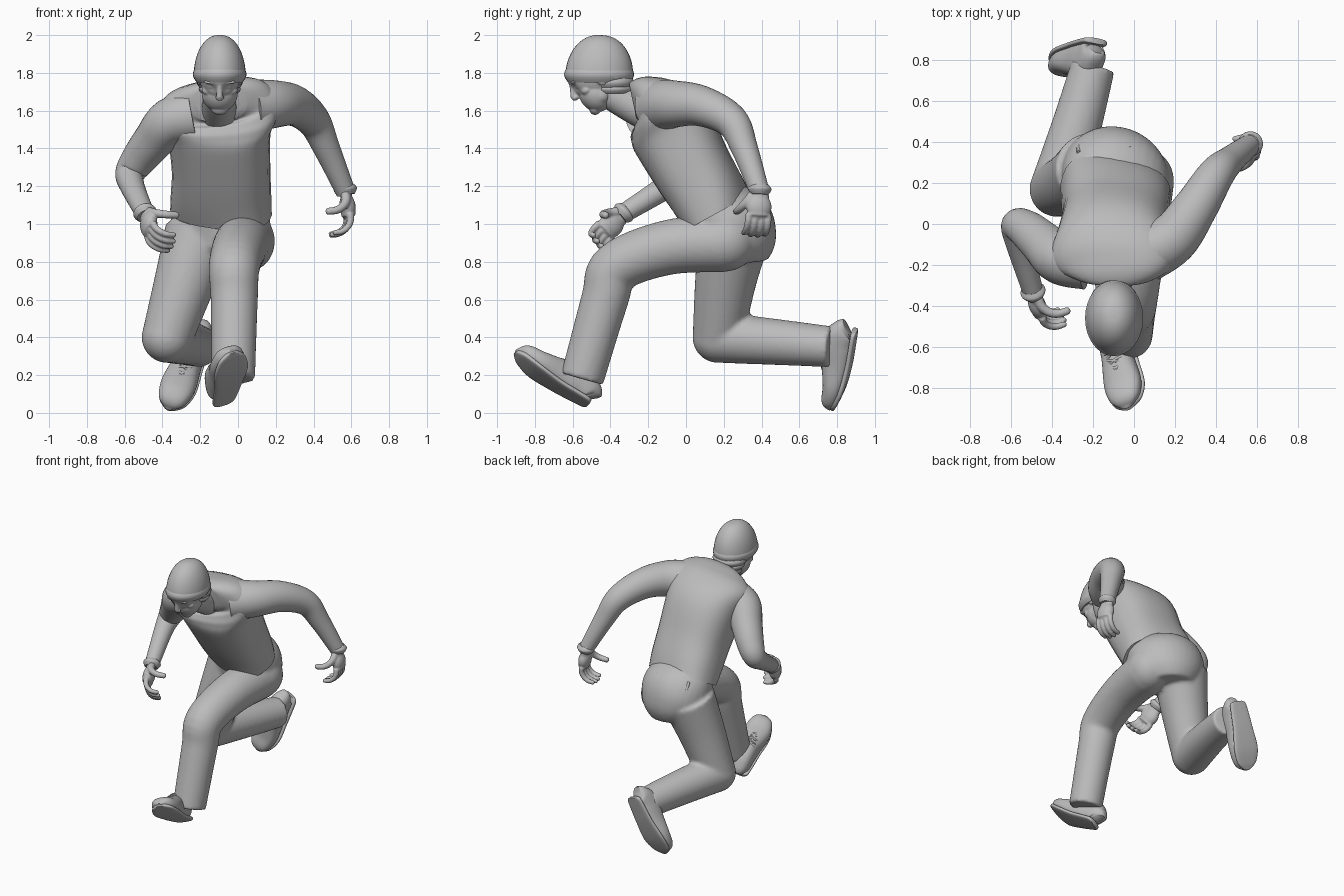
import bpy, bmesh, math
from mathutils import Vector, Matrix

old = bpy.data.objects.get("Cube")
if old:
    bpy.data.objects.remove(old)

clay = bpy.data.materials.new("clay_grey")
clay.use_nodes = True
clay.diffuse_color = (.5, .5, .5, 1)
clay.node_tree.nodes["Principled BSDF"].inputs["Base Color"].default_value = clay.diffuse_color

X_AXIS, Y_AXIS, Z_AXIS = Matrix.Identity(3)


def spline(rows, i, t):
    """Catmull-Rom sample between rows i and i + 1 of a table."""
    near = [rows[max(0, min(len(rows) - 1, i + k))] for k in range(-1, 3)]
    return [b + t * ((c - a) + t * ((2 * a - 5 * b + 4 * c - d) + t * (3 * b - a - 3 * c + d))) / 2
            for a, b, c, d in zip(*near)]


def loft(bm, rings, side=X_AXIS, side_end=None, power=2, segments=32, steps=6):
    """Skin rounded sections (x, y, z, half width, half depth) along a smooth path."""
    rows = [spline(rings, i, k / steps) for i in range(len(rings) - 1) for k in range(steps)]
    rows.append(rings[-1])
    centres = [Vector(row[:3]) for row in rows]
    first, last = Vector(side), Vector(side_end or side)
    loops = []
    for i, (*_, width, depth) in enumerate(rows):
        ahead = centres[min(i + 1, len(rows) - 1)] - centres[max(i - 1, 0)]
        ahead.normalize()
        across = first.lerp(last, i / len(rows))
        across = (across - ahead * across.dot(ahead)).normalized()
        outward = ahead.cross(across)
        loop = []
        for k in range(segments):
            angle = math.tau * k / segments
            u, v = (math.copysign(abs(f) ** (2 / power), f) for f in (math.cos(angle), math.sin(angle)))
            loop.append(bm.verts.new(centres[i] + across * width * u + outward * depth * v))
        loops.append(loop)
    for a, b in zip(loops, loops[1:]):
        for k in range(segments):
            n = (k + 1) % segments
            bm.faces.new((a[k], a[n], b[n], b[k]))
    bm.faces.new(loops[0][::-1])
    bm.faces.new(loops[-1])


def tube(bm, path, start, end, flat=1, **options):
    """Round limb whose radius tapers evenly from start to end."""
    radii = [start + (end - start) * i / (len(path) - 1) for i in range(len(path))]
    loft(bm, [(*p, r, r * flat) for p, r in zip(path, radii)], **options)


def ball(bm, centre, radii):
    size = Matrix.Diagonal((*radii, 1))
    bmesh.ops.create_uvsphere(bm, u_segments=48, v_segments=32, radius=1,
                              matrix=Matrix.Translation(centre) @ size)


def finish(name, bm, voxel=None, place=None):
    """Turn the bmesh into an object, blending its pieces if a voxel size is given."""
    if place:
        bm.transform(place)
    bmesh.ops.recalc_face_normals(bm, faces=bm.faces)
    mesh = bpy.data.meshes.new(name)
    bm.to_mesh(mesh)
    bm.free()
    mesh.materials.append(clay)
    ob = bpy.data.objects.new(name, mesh)
    bpy.context.collection.objects.link(ob)
    bpy.ops.object.select_all(action='DESELECT')
    ob.select_set(True)
    bpy.context.view_layer.objects.active = ob
    if voxel:
        blend = ob.modifiers.new("blend", 'REMESH')
        blend.mode, blend.voxel_size, blend.use_smooth_shade = 'VOXEL', voxel, True
        soften = ob.modifiers.new("soften", 'SMOOTH')
        soften.iterations = 5
        bpy.ops.object.shade_smooth()
    else:
        bpy.ops.object.shade_smooth_by_angle(angle=math.radians(50))


def part(name, build, *args, place=None, **options):
    bm = bmesh.new()
    build(bm, *args, **options)
    finish(name, bm, place=place)


def frame(origin, along, up):
    """Placement with local x along the part and local z close to up."""
    x = Vector(along).normalized()
    y = Vector(up).cross(x).normalized()
    m = Matrix((x, y, x.cross(y))).transposed().to_4x4()
    m.translation = origin
    return m


# Vest, twisting from the hips to the shoulders
hip_line, shoulder_line = (.9, -.3, 0), (.9, .16, .16)
part("vest", loft, [(-.09, .17, 1.06, .27, .18), (-.09, .12, 1.15, .265, .195), (-.09, .03, 1.3, .26, .21),
                    (-.1, -.08, 1.5, .275, .225), (-.1, -.16, 1.6, .31, .19),
                    (-.1, -.23, 1.645, .28, .13), (-.1, -.28, 1.64, .14, .1)],
     side=hip_line, side_end=shoulder_line, power=2.5)
part("neck", tube, [(-.1, -.18, 1.58), (-.1, -.29, 1.63), (-.1, -.42, 1.7)], .1, .08)

# Trousers: hips and both legs blended into one garment
right_knee = (-.375, .17, .4)
bm = bmesh.new()
loft(bm, [(-.09, .15, 1.1, .25, .165), (-.09, .235, 1, .265, .22), (-.085, .28, .9, .24, .2),
          (-.09, .29, .8, .16, .14)], side=hip_line)
tube(bm, [(.04, .2, .9), (.01, -.1, .875), (-.02, -.37, .77), (-.02, -.43, .6), (-.025, -.55, .18)],
     .155, .115)
ball(bm, (.045, .21, .91), (.15, .16, .16))
tube(bm, [(-.2, .26, .95), (-.28, .21, .7), right_knee], .19, .135)
ball(bm, right_knee, (.135, .135, .135))
tube(bm, [right_knee, (-.28, .48, .375), (-.2, .77, .35)], .135, .108)
finish("trousers", bm, voxel=.013)

# Belt loops just below the vest hem
for side, spot in {"left": (-.02, .4, 1.09), "right": (-.27, .38, 1.08)}.items():
    low = Vector(spot)
    part(f"{side}_belt_loop", tube, [low, low + Vector((0, -.03, .05))], .01, .01, segments=8)

# Arms
left_wrist, right_wrist = (.57, .39, 1.17), (-.49, -.34, 1.05)
part("left_arm", tube, [(.06, -.14, 1.62), (.19, -.07, 1.635), (.3, .08, 1.625), (.4, .24, 1.545),
                        (.47, .31, 1.4), left_wrist], .145, .052)
part("right_arm", tube, [(-.24, -.18, 1.57), (-.36, -.17, 1.54), (-.44, -.1, 1.45), (-.52, -.03, 1.35),
                         (-.57, -.01, 1.27), (-.56, -.1, 1.2), right_wrist], .14, .05, side=(-.5, .8, 0))


def finger(bm, root, aim, lean, radius, joint):
    """Curled finger made of equal joints bending towards the palm (-z)."""
    path = [Vector(root)]
    for k in range(4):
        bend = math.radians(5 + 27 * k)
        path.append(path[-1] + joint * Vector((aim * math.cos(bend), lean * math.cos(bend), -math.sin(bend))))
    tube(bm, path, radius, radius * .75, side=Y_AXIS, segments=12)
    ball(bm, path[-1], [radius * .75] * 3)


def hand(name, wrist, along, back, thumb):
    """Gloved hand; thumb is the sign of its side along local y."""
    place = frame(wrist, along, back)
    bm = bmesh.new()
    tube(bm, [(-.02, 0, 0), (.05, 0, 0), (.13, 0, 0)], .046, .062, flat=.6, side=Y_AXIS)
    ball(bm, (.08, 0, 0), (.07, .068, .042))
    for k in range(4):
        y = (k - 1.5) * .034
        finger(bm, (.12, y, 0), 1, y, .02, .042 - .003 * abs(k - 1.5))
    finger(bm, (.01, .03 * thumb, -.01), .8, .6 * thumb, .026, .045)
    finish(name, bm, voxel=.006, place=place)
    # rolled cuff
    part(name + "_cuff", loft, [(-.04, 0, 0, .045, .045), (-.015, 0, 0, .062, .062), (.015, 0, 0, .046, .046)],
         side=Y_AXIS, place=place)


hand("left_hand", left_wrist, (.12, -.05, -1), (1, .2, .1), -1)
hand("right_hand", right_wrist, (.22, -.7, -.68), (-.9, -.4, 0), 1)


def shoe(name, heel, toward_toe, up):
    """Laced shoe with local x from heel to toe and z away from the sole."""
    place = frame(heel, toward_toe, up)
    # length along the sole, upper height, half width
    outline = [(0, .1, .035), (.02, .14, .06), (.1, .19, .07), (.2, .16, .078), (.33, .12, .094),
               (.42, .09, .075), (.46, .04, .035), (.47, .02, .01)]
    spring = [.06 * (x / .47) ** 4 for x, *_ in outline]
    part(name, loft, [(x, 0, h / 2 + s, w, h / 2) for (x, h, w), s in zip(outline, spring)],
         side=Y_AXIS, power=2.4, place=place)
    part(name + "_sole", loft, [(x, 0, s + .012, w + .002, .014) for (x, h, w), s in zip(outline, spring)],
         side=Y_AXIS, power=4, place=place)
    bm = bmesh.new()
    for k in range(4):
        for s in (-1, 1):
            knot = Vector((.17 + .035 * k, 0, .178 - .012 * k))
            reach = Vector((.015, .04 * s, -.006))
            drop = Vector((0, 0, -.015))
            tube(bm, [knot - reach + drop, knot, knot + reach + drop], .007, .007, side=Z_AXIS, segments=8)
    finish(name + "_laces", bm, place=place)


shoe("left_shoe", (-.075, -.52, .04), (.15, -.87, .48), (-.1, -.5, .87))
shoe("right_shoe", (-.18, .905, .435), (-.38, -.14, -.9), (-.12, -.96, .15))

# Head, tipped forward: skull and jaw with pressed-in eye sockets
head_centre = Vector((-.097, -.46, 1.77))
bm = bmesh.new()
ball(bm, (0, -.01, .04), (.112, .145, .15))
ball(bm, (0, -.055, -.06), (.095, .088, .1))
for v in bm.verts:
    for s in (-1, 1):
        gap = (v.co - Vector((s * .045, -.15, .02))).length
        v.co.y += .016 * math.exp(-(gap / .028) ** 2)
# nose, mouth and chin
tube(bm, [(0, -.14, .05), (0, -.15, .02), (0, -.165, -.02)], .012, .018)
ball(bm, (0, -.16, -.025), (.023, .02, .015))
for z in (-.07, -.088):
    ball(bm, (0, -.125, z), (.034, .015, .008))
ball(bm, (0, -.1, -.13), (.045, .03, .03))
# brows, eyes, cheekbones, jaw corners and ears
for s in (-1, 1):
    ball(bm, (s * .045, -.126, .052), (.04, .018, .009))
    ball(bm, (s * .045, -.116, .02), (.02, .015, .008))
    ball(bm, (s * .06, -.088, -.02), (.035, .03, .025))
    ball(bm, (s * .06, -.035, -.08), (.034, .045, .045))
    ball(bm, (s * .108, .01, 0), (.014, .03, .045))
finish("head", bm, voxel=.005,
       place=Matrix.Translation(head_centre) @ Matrix.Rotation(math.radians(30), 4, 'X'))


def wrap(bm, low, high, width, depth, lean, bulge):
    """Rolled band of knit around the head, shifted back by lean."""
    rows = [(math.sin(math.pi * i / 6), low + (high - low) * i / 6) for i in range(7)]
    loft(bm, [(head_centre.x, head_centre.y + lean, z, width + bulge * b, depth + bulge * b) for b, z in rows])


# Knitted cap: a full dome with a folded brim and folds over the nape
dome = [math.radians(a) for a in range(0, 91, 10)]
part("knit_cap", loft, [(head_centre.x, head_centre.y + .015 * math.sin(a), 1.78 + .22 * math.sin(a),
                         .136 * math.cos(a) ** .9 + .002, .178 * math.cos(a) ** .9 + .002) for a in dome])
part("cap_brim", wrap, 1.75, 1.835, .122, .165, 0, .02)
part("cap_nape_fold", wrap, 1.72, 1.78, .105, .1, .07, .016)
part("cap_lower_fold", wrap, 1.69, 1.74, .095, .09, .075, .016)
